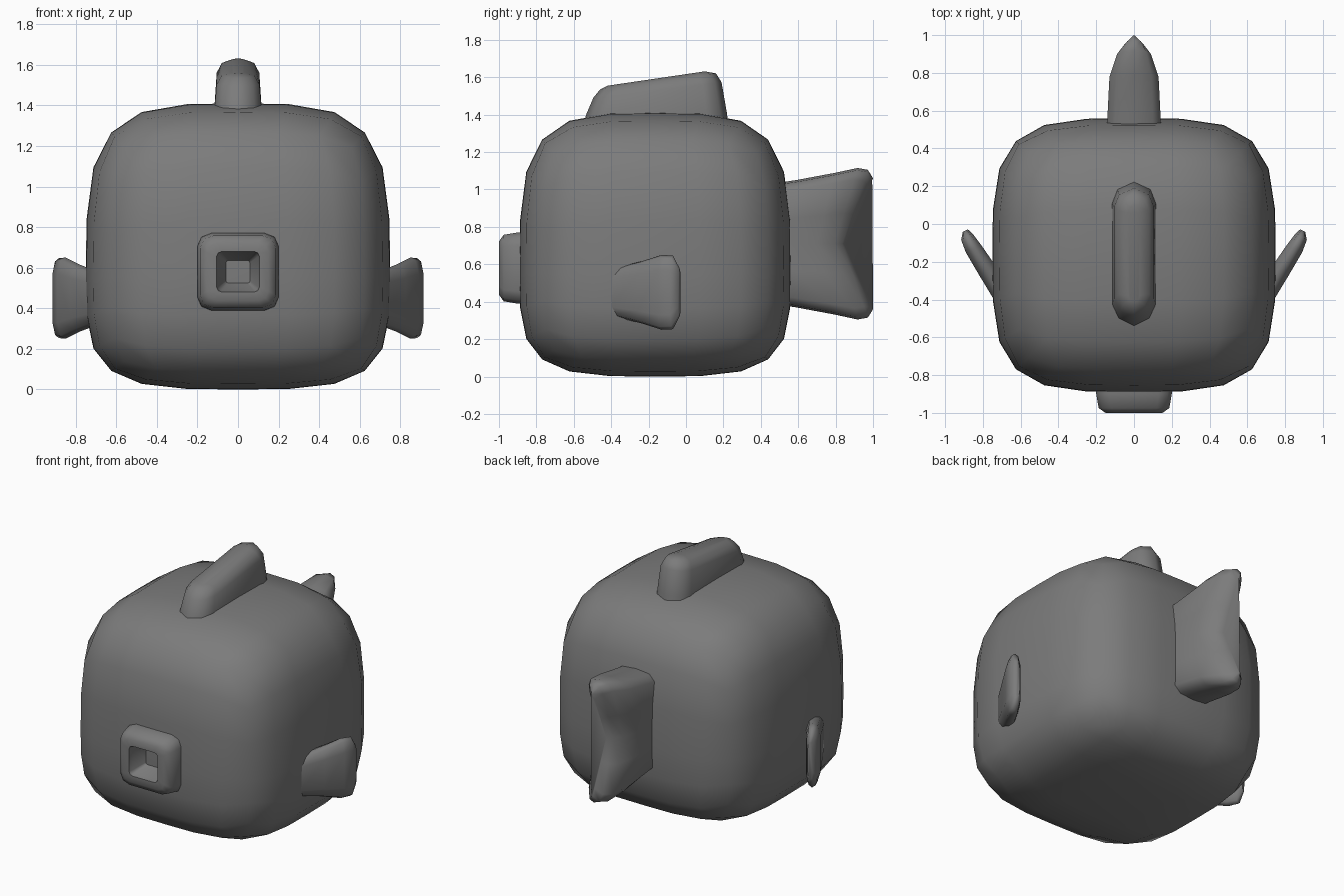
import bpy, bmesh, math
from mathutils import Vector

if "Cube" in bpy.data.objects:
    bpy.data.objects.remove(bpy.data.objects["Cube"], do_unlink=True)

grey = bpy.data.materials.new("plain grey")
grey.use_nodes = True
colour = (0.2, 0.2, 0.2, 1)
grey.diffuse_color = colour
grey.node_tree.nodes["Principled BSDF"].inputs["Base Color"].default_value = colour


def finish(name, bm, angle=60):
    bmesh.ops.recalc_face_normals(bm, faces=bm.faces)
    mesh = bpy.data.meshes.new(name)
    bm.to_mesh(mesh)
    bm.free()
    mesh.materials.append(grey)
    obj = bpy.data.objects.new(name, mesh)
    bpy.context.collection.objects.link(obj)
    bpy.ops.object.select_all(action='DESELECT')
    obj.select_set(True)
    bpy.context.view_layer.objects.active = obj
    bpy.ops.object.shade_smooth_by_angle(angle=math.radians(angle))
    return obj


def loft(name, rings, angle=60):
    """Skin a list of equal-length point loops and cap both ends."""
    bm = bmesh.new()
    loops = [[bm.verts.new(p) for p in ring] for ring in rings]
    n = len(loops[0])
    for a, b in zip(loops, loops[1:]):
        for i in range(n):
            j = (i + 1) % n
            bm.faces.new((a[i], a[j], b[j], b[i]))
    bm.faces.new(loops[0])
    bm.faces.new(loops[-1])
    return finish(name, bm, angle)


# Body: gridded cube pushed out to a rounded box, widest below the middle
bm = bmesh.new()
bmesh.ops.create_cube(bm, size=2)
bmesh.ops.subdivide_edges(bm, edges=bm.edges[:], cuts=5, use_grid_fill=True)
POWER = 3.8
for v in bm.verts:
    c = v.co / sum(abs(k) ** POWER for k in v.co) ** (1 / POWER)
    v.co = Vector((c.x * 0.75, c.y * 0.725 - 0.165,
                   0.55 + c.z * (0.86 if c.z > 0 else 0.55)))
finish("body", bm)


# Mouth: rounded square tube with a funnel-shaped hole
def square_ring(y, h, r):
    pts = []
    for k in range(4):
        mid = math.pi / 2 * k + math.pi / 4
        cx = math.copysign(h - r, math.cos(mid))
        cz = math.copysign(h - r, math.sin(mid))
        for d in (-math.pi / 4, 0, math.pi / 4):
            pts.append((cx + r * math.cos(mid + d), y,
                        0.58 + 0.95 * (cz + r * math.sin(mid + d))))
    return pts


loft("mouth", [square_ring(*s) for s in (
    (-0.80, 0.205, 0.07), (-0.90, 0.20, 0.07), (-0.975, 0.187, 0.065),
    (-1.0, 0.15, 0.05), (-1.0, 0.105, 0.025), (-0.97, 0.098, 0.02),
    (-0.87, 0.05, 0.01))], 50)


# Top fin: long rounded plan shape, stacked upward and rising to the back
def fin_ring(z, y0, y1, w, e, slope):
    side = [(0.7, y0 + 0.35 * e), (1, y0 + e), (1, y1 - e), (0.75, y1 - 0.35 * e)]
    plan = [(0, y0)] + [(w * k, y) for k, y in side] + [(0, y1)]
    plan += [(-w * k, y) for k, y in reversed(side)]
    return [(x, y, z + slope * (y + 0.42)) for x, y in plan]


loft("top_fin", [fin_ring(*s) for s in (
    (1.28, -0.56, 0.235, 0.118, 0.11, 0), (1.40, -0.535, 0.218, 0.115, 0.11, 0.02),
    (1.50, -0.495, 0.19, 0.105, 0.10, 0.12), (1.54, -0.46, 0.16, 0.08, 0.09, 0.14),
    (1.555, -0.42, 0.10, 0.03, 0.04, 0.147))])

# Tail: forked, tapering to a thin trailing edge
half = [(0, 1), (0.7, 0.97), (1, 0.85), (1, 0.4), (1, 0),
        (1, -0.4), (1, -0.85), (0.7, -0.97), (0, -1)]
section = half + [(-x, s) for x, s in reversed(half[1:-1])]


def tail_ring(t, w, h):
    return [(x * w, 0.45 + t * (0.405 + 0.145 * abs(s)), 0.71 + s * h)
            for x, s in section]


loft("tail", [tail_ring(*s) for s in (
    (0, 0.145, 0.32), (0.25, 0.14, 0.34), (0.62, 0.13, 0.378),
    (0.85, 0.09, 0.405), (0.95, 0.05, 0.395), (1.0, 0.008, 0.35))])

# Side fins: flat paddles swept out and back
quarter = [(1, 0.6), (0.6, 0.92), (0, 1), (-0.6, 0.92), (-1, 0.6)]
paddle = quarter + [(-a, -b) for a, b in quarter]
stations = ((0.69, -0.38, 0.055, 0.13), (0.78, -0.24, 0.05, 0.165),
            (0.85, -0.13, 0.045, 0.20), (0.883, -0.07, 0.035, 0.197),
            (0.893, -0.035, 0.015, 0.13))
for name, side in (("left_fin", 1), ("right_fin", -1)):
    loft(name, [[(side * (x + 0.91 * a * th), y - 0.42 * a * th, 0.45 + b * h)
                 for a, b in paddle] for x, y, th, h in stations])
